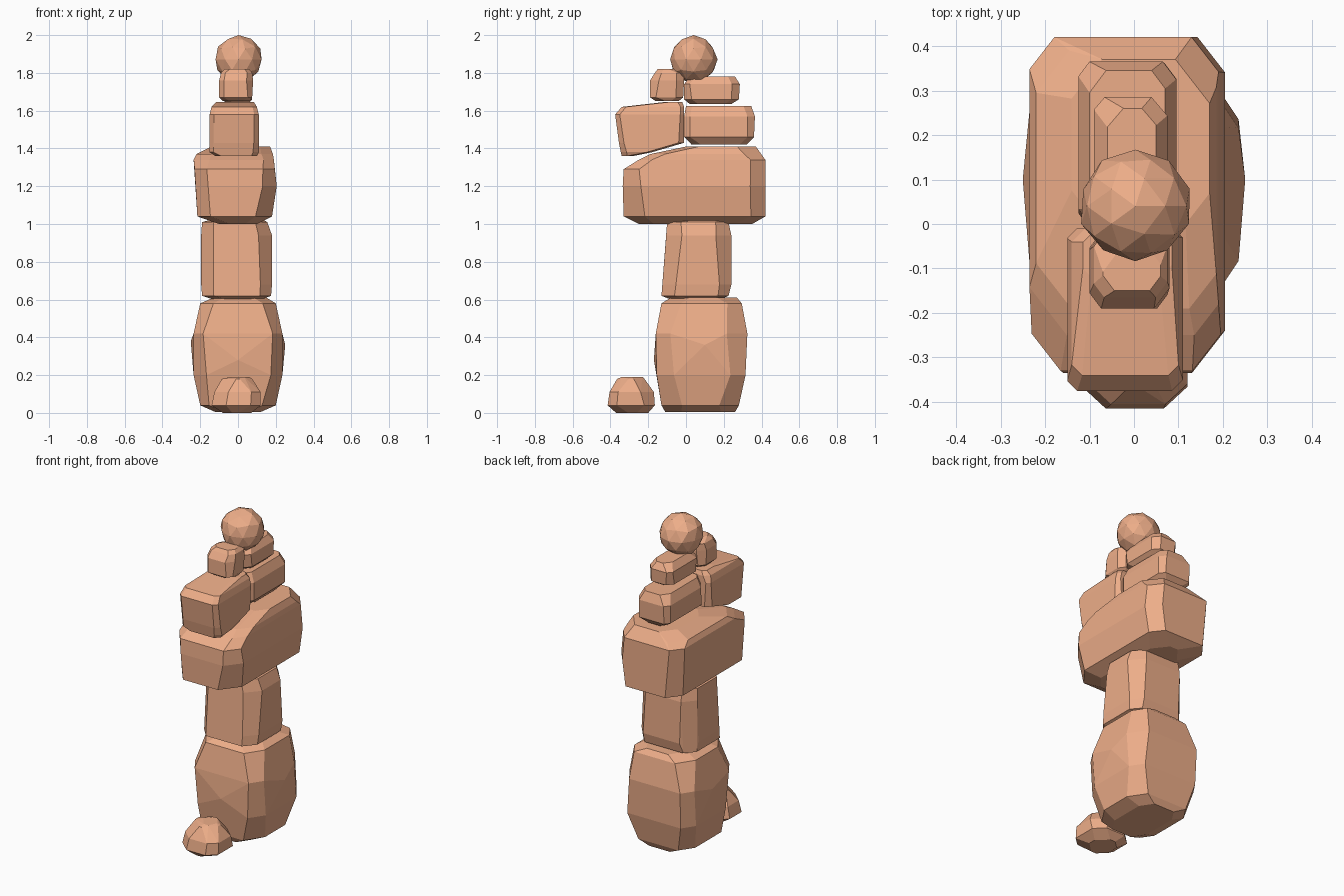
import bpy, bmesh, math, random
from mathutils import Vector

random.seed(4)
clay = bpy.data.materials.new("terracotta")
clay.diffuse_color = (0.85, 0.42, 0.25, 1)


def finish(name, bm):
    bmesh.ops.dissolve_limit(bm, angle_limit=math.radians(3), verts=bm.verts, edges=bm.edges)
    bmesh.ops.recalc_face_normals(bm, faces=bm.faces)
    me = bpy.data.meshes.new(name)
    bm.to_mesh(me)
    bm.free()
    me.materials.append(clay)
    ob = bpy.data.objects.new(name, me)
    bpy.context.collection.objects.link(ob)
    return ob


def stone(name, rings, cx, cy, extra=()):
    """Convex stone from chamfered rings (z, x0, x1, y0, y1), plus odd points."""
    bm = bmesh.new()
    for z, x0, x1, y0, y1 in rings:
        for x, sx in ((x0, 1), (x1, -1)):
            for y, sy in ((y0, 1), (y1, -1)):
                j = random.uniform(0.75, 1.25)
                bm.verts.new((x + sx * cx * j, y, z))
                bm.verts.new((x, y + sy * cy * j, z))
    for p in extra:
        bm.verts.new(p)
    res = bmesh.ops.convex_hull(bm, input=bm.verts)
    junk = {g for g in res["geom_interior"] + res["geom_unused"] if isinstance(g, bmesh.types.BMVert)}
    bmesh.ops.delete(bm, geom=list(junk), context='VERTS')
    return finish(name, bm)


# Lower column
stone("base_stone", [
    (0.005, -0.12, 0.12, -0.11, 0.26),
    (0.04, -0.20, 0.20, -0.13, 0.28),
    (0.20, -0.235, 0.235, -0.155, 0.315),
    (0.42, -0.235, 0.235, -0.16, 0.325),
    (0.58, -0.20, 0.20, -0.13, 0.295),
    (0.61, -0.13, 0.15, -0.08, 0.27)],
    0.06, 0.09, [(-0.25, 0.1, 0.38), (0.25, 0.1, 0.36), (0.0, -0.17, 0.28)])
stone("middle_stone", [
    (0.60, -0.13, 0.12, -0.08, 0.18),
    (0.62, -0.19, 0.175, -0.13, 0.225),
    (0.68, -0.195, 0.18, -0.125, 0.24),
    (0.94, -0.195, 0.18, -0.105, 0.24),
    (1.01, -0.19, 0.155, -0.10, 0.225),
    (1.03, -0.12, 0.12, 0.02, 0.20)], 0.06, 0.07)

# Large crosswise block
stone("torso_stone", [
    (1.00, -0.10, 0.10, -0.25, 0.35),
    (1.04, -0.215, 0.18, -0.33, 0.42),
    (1.20, -0.225, 0.205, -0.335, 0.42),
    (1.29, -0.23, 0.195, -0.33, 0.42),
    (1.34, -0.235, 0.19, -0.25, 0.42),
    (1.37, -0.22, 0.185, -0.19, 0.39),
    (1.41, -0.14, 0.17, 0.0, 0.37)], 0.07, 0.09)

# Two shoulder blocks, front and rear
stone("front_upper_stone", [
    (1.36, -0.12, 0.10, -0.34, -0.28),
    (1.38, -0.15, 0.11, -0.345, -0.18),
    (1.43, -0.15, 0.11, -0.355, -0.01),
    (1.58, -0.15, 0.11, -0.375, -0.01),
    (1.62, -0.14, 0.10, -0.34, -0.01),
    (1.645, -0.115, 0.085, -0.12, -0.02)], 0.025, 0.025)
stone("rear_upper_stone", [
    (1.42, -0.07, 0.06, 0.03, 0.32),
    (1.46, -0.125, 0.095, -0.01, 0.36),
    (1.57, -0.125, 0.095, -0.01, 0.365),
    (1.625, -0.10, 0.07, 0.0, 0.345)], 0.03, 0.04)

# Two small neck blocks
stone("front_small_stone", [
    (1.65, -0.08, 0.06, -0.16, -0.04),
    (1.67, -0.10, 0.075, -0.19, -0.015),
    (1.76, -0.10, 0.08, -0.19, -0.01),
    (1.80, -0.09, 0.075, -0.165, -0.015),
    (1.82, -0.07, 0.06, -0.15, -0.06)], 0.03, 0.04)
stone("rear_small_stone", [
    (1.635, -0.05, 0.05, 0.02, 0.24),
    (1.66, -0.09, 0.075, -0.01, 0.28),
    (1.74, -0.09, 0.075, -0.01, 0.285),
    (1.78, -0.06, 0.05, 0.02, 0.26)], 0.03, 0.035)

# Round top stone, slightly uneven facets
bm = bmesh.new()
bmesh.ops.create_icosphere(bm, subdivisions=2, radius=0.126)
for v in bm.verts:
    v.co = v.co * random.uniform(0.97, 1.02) + Vector((0.003, 0.04, 1.876))
top = max(v.co.z for v in bm.verts)
for v in bm.verts:
    v.co.z += 2.0 - top
finish("head_stone", bm)

# Little stone at the foot
stone("foot_stone", [
    (0.0, -0.08, 0.07, -0.37, -0.20),
    (0.04, -0.14, 0.12, -0.415, -0.165),
    (0.11, -0.125, 0.12, -0.405, -0.17),
    (0.18, -0.085, 0.075, -0.365, -0.22),
    (0.19, -0.04, 0.06, -0.34, -0.23)], 0.065, 0.06)
